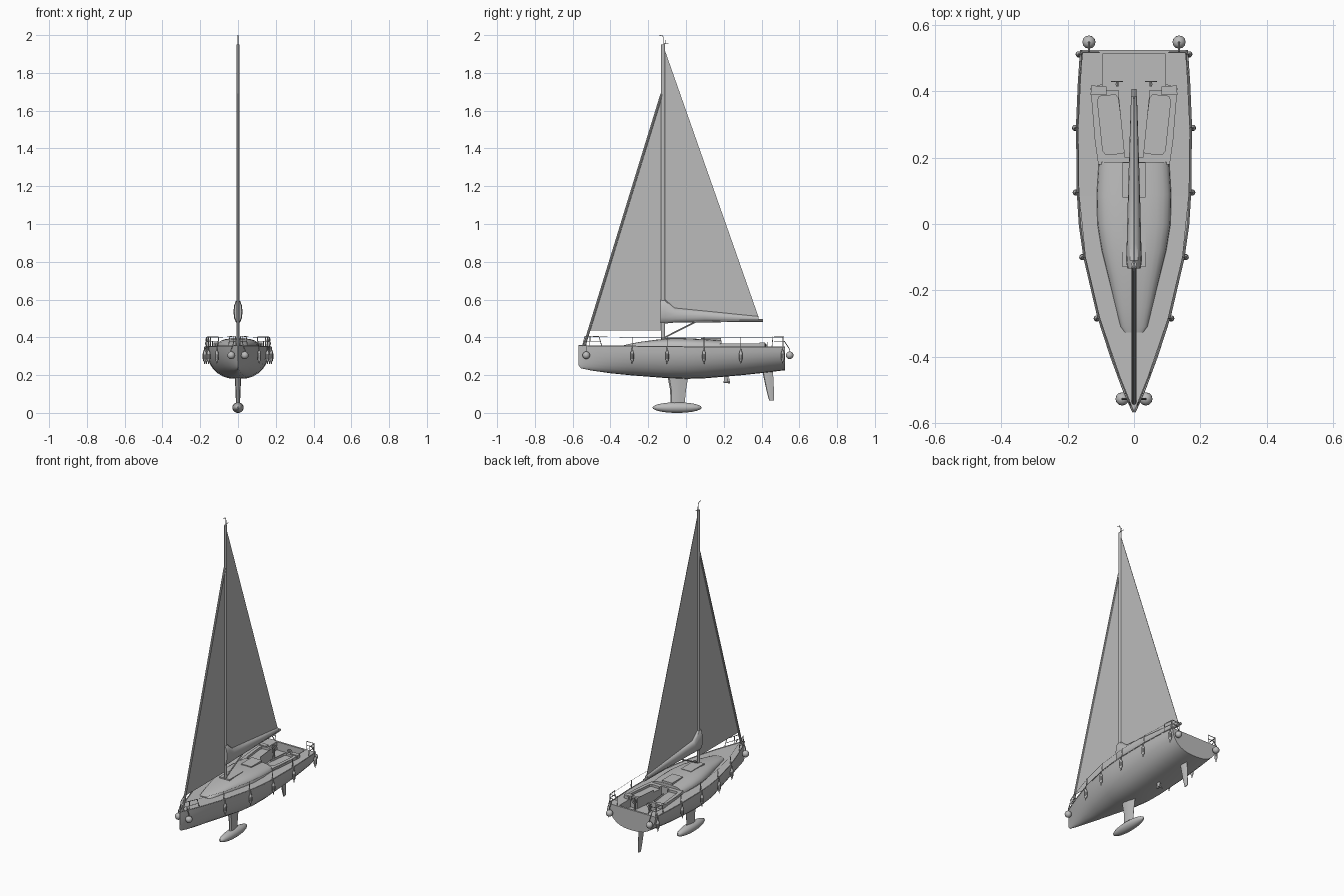
import bpy, bmesh, math
from mathutils import Vector

if "Cube" in bpy.data.objects:
    bpy.data.objects.remove(bpy.data.objects["Cube"], do_unlink=True)

GREY = (0.5, 0.5, 0.5, 1)
mat = bpy.data.materials.new("light grey")
mat.use_nodes = True
mat.diffuse_color = GREY
mat.node_tree.nodes["Principled BSDF"].inputs["Base Color"].default_value = GREY


def finish(name, bm, smooth=True):
    bmesh.ops.recalc_face_normals(bm, faces=bm.faces)
    me = bpy.data.meshes.new(name)
    bm.to_mesh(me)
    bm.free()
    me.materials.append(mat)
    ob = bpy.data.objects.new(name, me)
    bpy.context.collection.objects.link(ob)
    bpy.ops.object.select_all(action="DESELECT")
    ob.select_set(True)
    bpy.context.view_layer.objects.active = ob
    if smooth:
        bpy.ops.object.shade_smooth_by_angle(angle=math.radians(35))
    return ob


def add_loft(bm, rings):
    """Skin closed rings of equal length and cap both ends."""
    rows = [[bm.verts.new(p) for p in r] for r in rings]
    n = len(rows[0])
    for a, b in zip(rows, rows[1:]):
        for i in range(n):
            j = (i + 1) % n
            bm.faces.new((a[i], a[j], b[j], b[i]))
    bm.faces.new(rows[0])
    bm.faces.new(rows[-1])


def loft(name, rings, smooth=True):
    bm = bmesh.new()
    add_loft(bm, rings)
    return finish(name, bm, smooth)


def deck_prism(name, outline, z0, z1):
    return loft(name, [[(x, y, z) for x, y in outline] for z in (z0, z1)], False)


def side_plate(name, outline, half):
    return loft(name, [[(x, y, z) for y, z in outline] for x in (-half, half)], False)


def add_tube(bm, points, r, sides=8):
    """Straight round bars along a chain of points."""
    for a, b in zip(points, points[1:]):
        a, b = Vector(a), Vector(b)
        q = (b - a).to_track_quat("Z", "Y")
        ring = [q @ Vector((r * math.cos(t), r * math.sin(t), 0))
                for t in (2 * math.pi * i / sides for i in range(sides))]
        add_loft(bm, [[a + v for v in ring], [b + v for v in ring]])


def add_spin(bm, centre, profile, sides=12):
    """Revolve (radius, height) pairs about a vertical axis."""
    c = Vector(centre)
    add_loft(bm, [[c + Vector((r * math.cos(2 * math.pi * i / sides),
                               r * math.sin(2 * math.pi * i / sides), z))
                   for i in range(sides)] for r, z in profile])


def foil(y0, y1, half, z):
    """Streamlined closed section between a leading and trailing edge."""
    pts = [(0, 0), (0.08, 0.7), (0.3, 1), (0.65, 0.65), (1, 0.06)]
    side = [(half * w, y0 + (y1 - y0) * t, z) for t, w in pts]
    return side + [(-x, y, zz) for x, y, zz in reversed(side[1:])]


def interp(table, y):
    for a, b in zip(table, table[1:]):
        if y <= b[0]:
            t = (y - a[0]) / (b[0] - a[0])
            return [p + (q - p) * t for p, q in zip(a, b)][1:]
    return table[-1][1:]


def cut(target, cutter):
    mod = target.modifiers.new("cut", "BOOLEAN")
    mod.object, mod.operation, mod.solver = cutter, "DIFFERENCE", "EXACT"
    bpy.context.view_layer.objects.active = target
    bpy.ops.object.modifier_apply(modifier=mod.name)
    bpy.data.objects.remove(cutter, do_unlink=True)


# Hull stations: y, half beam, keel height, sheer height
stations = [(-0.568, 0.002, 0.25, 0.356), (-0.555, 0.008, 0.236, 0.356),
            (-0.5, 0.032, 0.224, 0.355), (-0.4, 0.069, 0.21, 0.354),
            (-0.28, 0.108, 0.198, 0.353), (-0.1, 0.15, 0.184, 0.351),
            (0.0, 0.164, 0.18, 0.35), (0.1, 0.17, 0.183, 0.35),
            (0.3, 0.172, 0.2, 0.35), (0.42, 0.167, 0.213, 0.35),
            (0.525, 0.16, 0.226, 0.35)]


def hull_ring(y, hw, zb, zt):
    fullness = 0.75 if y > -0.2 else 0.95
    ring = []
    for i in range(17):
        a = math.pi * i / 16
        c = math.cos(a)
        ring.append((math.copysign(abs(c) ** fullness, c) * hw, y,
                     zt - (zt - zb) * math.sin(a)))
    return ring


hull = loft("hull", [hull_ring(*s) for s in stations])

# Cockpit coaming and its cut-out wells
coaming_line = [(-0.108, 0.18), (0.108, 0.18), (0.118, 0.25), (0.131, 0.41),
                (0.09, 0.425), (-0.09, 0.425), (-0.131, 0.41), (-0.118, 0.25)]
coaming = deck_prism("cockpit_coaming", coaming_line, 0.345, 0.367)
aft_well = [(-0.095, 0.405), (0.095, 0.405), (0.095, 0.513), (-0.095, 0.513)]
foot_well = [(-0.027, 0.2), (0.027, 0.2), (0.05, 0.43), (-0.05, 0.43)]
for part in (hull, coaming):
    for well in (aft_well, foot_well):
        cut(part, deck_prism("cutter", well, 0.3, 0.5))
for s in (-1, 1):
    seat = [(0.034, 0.213), (0.085, 0.21), (0.094, 0.22), (0.11, 0.37),
            (0.106, 0.385), (0.056, 0.39), (0.048, 0.38), (0.028, 0.222)]
    cut(coaming, deck_prism("cutter", [(s * x, y) for x, y in seat], 0.353, 0.5))

# Toe rail along the sheer
bm = bmesh.new()
for s in (-1, 1):
    add_tube(bm, [(s * hw, y, zt) for y, hw, zb, zt in stations], 0.003, 6)
finish("toe_rail", bm)

# Coach roof: y, half width, crown height
roof = [(-0.328, 0.03, 0.358), (-0.31, 0.042, 0.363), (-0.25, 0.056, 0.375),
        (-0.16, 0.078, 0.387), (-0.08, 0.098, 0.394), (0.0, 0.111, 0.395),
        (0.09, 0.113, 0.391), (0.187, 0.107, 0.384)]


def roof_ring(y, hw, top):
    arch = [math.pi * i / 12 for i in range(13)]
    return [(hw * math.copysign(abs(math.cos(a)) ** 0.7, math.cos(a)), y,
             0.346 + (top - 0.346) * math.sin(a) ** 0.75) for a in arch]


loft("coach_roof", [roof_ring(*s) for s in roof])
deck_prism("mast_step", [(-0.034, -0.13), (0.034, -0.13), (0.034, 0), (-0.034, 0)],
           0.385, 0.397)
loft("companionway_hatch", [[(x, y, z) for x in (-0.035, 0.035) for z in
                             ((0.37, 0.396) if x < 0 else (0.396, 0.37))]
                            for y in (0.08, 0.185)], False)

# Keel fin, bulb, rudder and drive leg
loft("keel_fin", [foil(-0.082, -0.008, 0.011, 0.045), foil(-0.084, 0.0, 0.013, 0.12),
                  foil(-0.098, 0.012, 0.018, 0.195)])
bm = bmesh.new()
bmesh.ops.create_uvsphere(bm, u_segments=20, v_segments=14, radius=1)
for v in bm.verts:
    v.co = (v.co.x * 0.03, v.co.y * 0.13 - 0.047, v.co.z * 0.028 + 0.028)
finish("keel_bulb", bm)
loft("rudder", [foil(0.44, 0.466, 0.004, 0.066), foil(0.428, 0.466, 0.006, 0.11),
                foil(0.402, 0.46, 0.009, 0.23)])
bm = bmesh.new()
add_loft(bm, [foil(0.2, 0.222, 0.004, 0.158), foil(0.2, 0.225, 0.005, 0.2)])
add_tube(bm, [(0, 0.198, 0.163), (0, 0.232, 0.163)], 0.005)
for a in (0, 2.09, 4.19):
    add_tube(bm, [(0, 0.228, 0.163), (0.018 * math.sin(a), 0.228, 0.163 + 0.018 * math.cos(a))],
             0.003, 6)
finish("drive_leg", bm)

# Mast, masthead gear, forestay and boom strut
bm = bmesh.new()
add_loft(bm, [[(0.0075 * math.cos(t), -0.121 + 0.011 * math.sin(t), z)
               for t in (math.pi * i / 6 for i in range(12))] for z in (0.385, 1.95)])
finish("mast", bm)
bm = bmesh.new()
add_tube(bm, [(0, -0.118, 1.94), (0, -0.122, 1.995), (0, -0.142, 1.999)], 0.0016, 6)
add_tube(bm, [(0, -0.114, 1.94), (0, -0.108, 1.975)], 0.0016, 6)
add_tube(bm, [(0, -0.12, 1.955), (0, -0.092, 1.955)], 0.0016, 6)
finish("masthead_gear", bm)
bm = bmesh.new()
add_tube(bm, [(0, -0.54, 0.35), (0, -0.128, 1.69)], 0.007)
finish("furled_forestay", bm)
bm = bmesh.new()
add_tube(bm, [(0, -0.112, 0.4), (0, 0.06, 0.487)], 0.004)
finish("boom_strut", bm)

# Sails
side_plate("mainsail", [(-0.112, 0.56), (0.385, 0.505), (-0.112, 1.92)], 0.001)
side_plate("jib", [(-0.515, 0.435), (-0.13, 0.435), (-0.13, 1.68)], 0.001)

# Boom with its sail cover: y, bottom, top, half width
cover = [(-0.135, 0.475, 0.6, 0.02), (-0.11, 0.473, 0.6, 0.024), (-0.06, 0.478, 0.556, 0.022),
         (0.1, 0.484, 0.54, 0.018), (0.385, 0.488, 0.511, 0.009)]
loft("sail_cover", [[(hw * math.cos(t), y, (a + b) / 2 + (b - a) / 2 * math.sin(t))
                     for t in (math.pi * i / 6 for i in range(12))] for y, a, b, hw in cover])
bm = bmesh.new()
add_tube(bm, [(0, -0.11, 0.485), (0, 0.407, 0.49)], 0.008)
finish("boom", bm)

# Stanchions with hanging fenders and guard wires on both sides
posts = (-0.285, -0.1, 0.095, 0.29, 0.512)
stanchions, fenders, wires = bmesh.new(), bmesh.new(), bmesh.new()
fender_shape = [(0.002, 0.015), (0.003, 0.0), (0.008, -0.012), (0.0095, -0.025),
                (0.0095, -0.045), (0.007, -0.056), (0.003, -0.063), (0.002, -0.075)]
for s in (-1, 1):
    line = []
    for y in posts:
        hw = interp(stations, y)[0]
        add_tube(stanchions, [(s * (hw - 0.004), y, 0.348), (s * (hw - 0.004), y, 0.402)], 0.002, 6)
        add_spin(fenders, (s * (hw + 0.006), y, 0.333), fender_shape, 10)
        add_tube(fenders, [(s * (hw + 0.004), y, 0.345), (s * (hw - 0.003), y, 0.4)], 0.001, 5)
        line.append((s * (hw - 0.004), y, 0.4))
    add_tube(wires, [(s * 0.044, -0.455, 0.403)] + line, 0.0008, 5)
finish("stanchions", stanchions)
finish("side_fenders", fenders)
finish("guard_wires", wires)

# Bow pulpit, stern rails and round fenders
rails, balls, wheels = bmesh.new(), bmesh.new(), bmesh.new()
for s in (-1, 1):
    add_tube(rails, [(s * 0.05, -0.445, 0.35), (s * 0.044, -0.46, 0.404),
                     (s * 0.014, -0.535, 0.406), (s * 0.01, -0.548, 0.352)], 0.002, 6)
    add_tube(rails, [(s * 0.025, -0.51, 0.35), (s * 0.026, -0.508, 0.405)], 0.002, 6)
    add_tube(rails, [(s * 0.046, -0.455, 0.378), (s * 0.013, -0.54, 0.378)], 0.0015, 6)
    for z in (0.38, 0.404):
        add_tube(rails, [(s * 0.161, 0.465, z), (s * 0.156, 0.518, z), (s * 0.105, 0.518, z)],
                 0.002, 6)
    for x, y in ((0.163, 0.455), (0.156, 0.518), (0.105, 0.518)):
        add_tube(rails, [(s * x, y, 0.348), (s * x, y + 0.005 * (y < 0.5), 0.404)], 0.002, 6)
    for x, y, anchor in ((0.036, -0.528, 0.02), (0.136, 0.549, 0.136)):
        ball = [(max(0.001, 0.02 * math.sin(t)), 0.02 * math.cos(t))
                for t in (math.pi * i / 8 for i in range(9))]
        add_spin(balls, (s * x, y, 0.305), ball)
        add_tube(balls, [(s * x, y, 0.32), (s * x, y, 0.336),
                         (s * anchor, min(y, 0.52), 0.38)], 0.0025, 6)
    # Twin steering wheels on pedestals
    rim = [(s * 0.051 + 0.017 * math.cos(t), 0.43, 0.357 + 0.017 * math.sin(t))
           for t in (math.pi * i / 8 for i in range(17))]
    add_tube(wheels, rim, 0.0017, 6)
    for i in (0, 2, 4, 6):
        add_tube(wheels, [rim[i], rim[i + 8]], 0.001, 5)
    add_tube(wheels, [(s * 0.051, 0.422, 0.299), (s * 0.051, 0.422, 0.358)], 0.005)
    add_tube(wheels, [(s * 0.051, 0.415, 0.357), (s * 0.051, 0.432, 0.357)], 0.004)
    # Raised coaming ends
    deck_prism("coaming_end_left" if s > 0 else "coaming_end_right",
               [(s * x, y) for x, y in ((0.083, 0.39), (0.131, 0.39), (0.129, 0.418), (0.083, 0.415))],
               0.349, 0.372)
finish("pulpit_and_stern_rails", rails)
finish("round_fenders", balls)
finish("steering_wheels", wheels)
